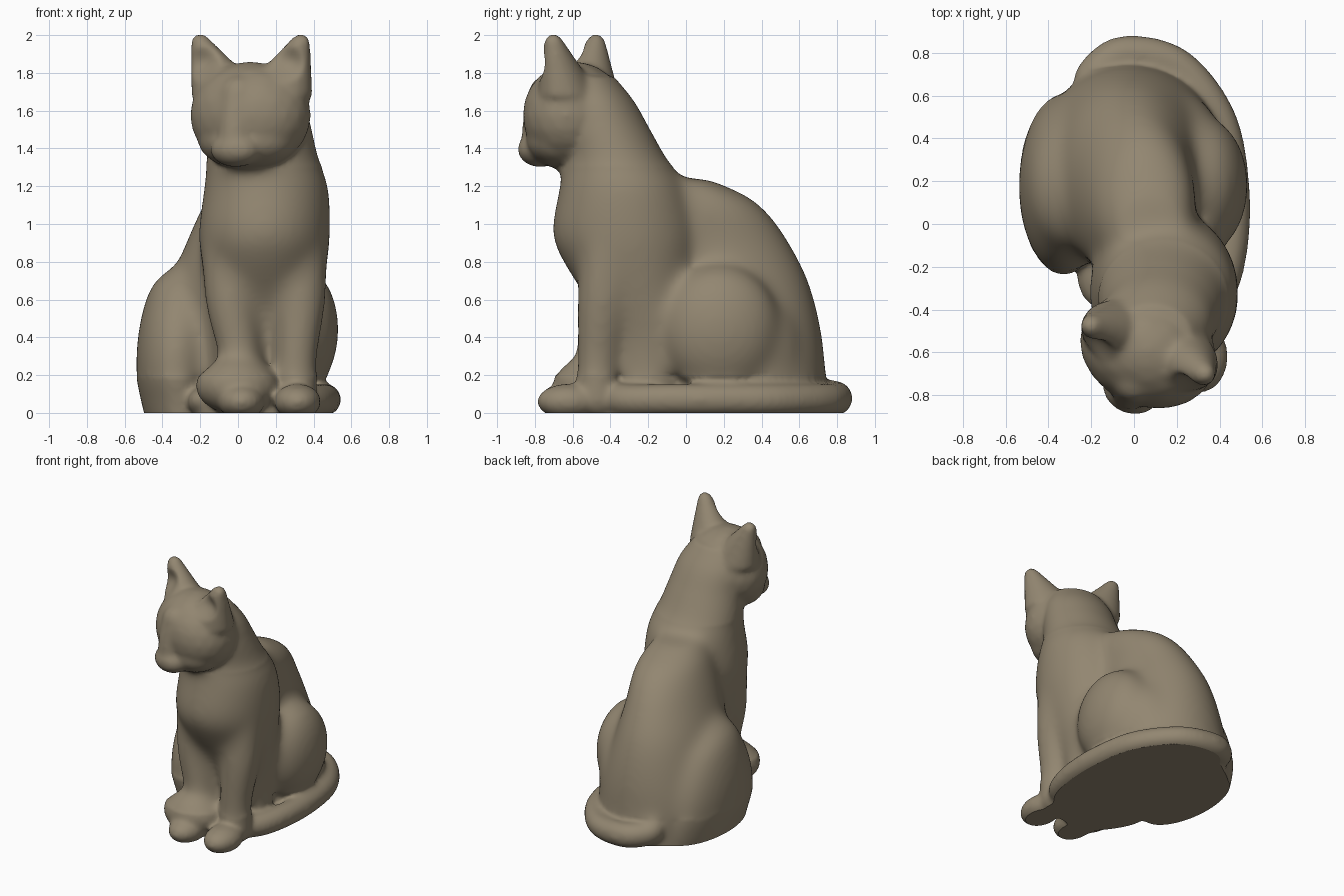
import bpy, bmesh, math
from mathutils import Vector, Matrix

if "Cube" in bpy.data.objects:
    bpy.data.objects.remove(bpy.data.objects["Cube"])

clay = bpy.data.materials.new("warm_grey_clay")
clay.use_nodes = True
colour = (0.29, 0.24, 0.165, 1)
clay.diffuse_color = colour
clay.node_tree.nodes["Principled BSDF"].inputs["Base Color"].default_value = colour

bm = bmesh.new()
TURN = math.radians(-23)          # the head looks a little aside
HEAD = Vector((0.07, -0.58, 0))


def blob(centre, radii, yaw=0.0):
    m = Matrix.Translation(centre) @ Matrix.Rotation(yaw, 4, 'Z') @ Matrix.Diagonal((*radii, 1))
    bmesh.ops.create_icosphere(bm, subdivisions=3, radius=1, matrix=m)


def spline(rows, steps):
    """Catmull-Rom through rows of equal length."""
    rows = [Vector(r) for r in rows]
    rows = [rows[0]] + rows + [rows[-1]]
    out = []
    for a, b, c, d in zip(rows, rows[1:], rows[2:], rows[3:]):
        for i in range(steps):
            t = i / steps
            out.append(b + (c - a) * (t / 2) + (a * 2 - b * 5 + c * 4 - d) * (t * t / 2)
                       + (b * 3 - a - c * 3 + d) * (t ** 3 / 2))
    return out + [rows[-1]]


def limb(points, steps=12):
    """Round limb through x, y, z, radius points."""
    for x, y, z, r in spline(points, steps):
        blob((x, y, z), (r, r, r))


def loft(sections, sides=48):
    """Closed body of level ellipses: z, centre x, centre y, half width, half depth."""
    last = None
    for z, cx, cy, rx, ry in spline(sections, 6):
        angles = [math.tau * i / sides for i in range(sides)]
        ring = [bm.verts.new((cx + rx * math.cos(a), cy + ry * math.sin(a), z)) for a in angles]
        if last:
            for i in range(sides):
                j = (i + 1) % sides
                bm.faces.new((last[i], last[j], ring[j], ring[i]))
        else:
            bm.faces.new(ring[::-1])
        last = ring
    bm.faces.new(last)


def on_head(side, forward, z):
    return HEAD + Matrix.Rotation(TURN, 3, 'Z') @ Vector((side, -forward, z))


# chest and neck
loft([(-0.1, 0.13, -0.2, 0.25, 0.22), (0.3, 0.13, -0.2, 0.26, 0.24),
      (0.55, 0.14, -0.23, 0.29, 0.27), (0.78, 0.14, -0.29, 0.33, 0.35),
      (0.95, 0.14, -0.32, 0.35, 0.39), (1.2, 0.15, -0.335, 0.33, 0.335),
      (1.35, 0.13, -0.375, 0.295, 0.27), (1.5, 0.12, -0.43, 0.27, 0.24),
      (1.65, 0.1, -0.48, 0.25, 0.205), (1.78, 0.08, -0.53, 0.19, 0.15)])
# back and rump
loft([(-0.1, -0.02, 0.25, 0.46, 0.48), (0.2, -0.02, 0.27, 0.45, 0.47),
      (0.45, -0.02, 0.25, 0.4, 0.465), (0.7, -0.02, 0.2, 0.335, 0.45),
      (0.9, 0.005, 0.14, 0.28, 0.41), (1.05, 0.04, 0.09, 0.25, 0.355),
      (1.15, 0.06, 0.04, 0.215, 0.285), (1.24, 0.08, -0.03, 0.15, 0.15)])
# near haunch, fading back into the rump
blob((0.325, 0.18, 0.44), (0.212, 0.325, 0.35))
blob((0.23, 0.34, 0.32), (0.19, 0.27, 0.34))
# far haunch, standing straight on the ground, and its hind foot
loft([(-0.1, -0.28, 0.2, 0.19, 0.39), (0.05, -0.31, 0.2, 0.2, 0.41),
      (0.22, -0.33, 0.18, 0.21, 0.42), (0.42, -0.32, 0.17, 0.21, 0.38),
      (0.6, -0.31, 0.16, 0.18, 0.29), (0.7, -0.31, 0.13, 0.13, 0.2),
      (0.78, -0.29, 0.12, 0.05, 0.08)])
blob((-0.17, -0.22, 0.06), (0.1, 0.17, 0.08))
# front legs and paws
limb([(0.32, -0.4, 0.95, 0.16), (0.33, -0.44, 0.6, 0.14), (0.31, -0.465, 0.3, 0.115), (0.31, -0.47, 0.08, 0.11)])
limb([(-0.04, -0.4, 0.95, 0.16), (-0.04, -0.44, 0.6, 0.14), (0.01, -0.465, 0.3, 0.115), (0.02, -0.47, 0.08, 0.11)])
for x in (0.02, 0.315):
    blob((x, -0.62, 0.06), (0.125, 0.17, 0.095))
# tail sweeping round the side, its tip resting on a front paw
limb([(-0.13, 0.6, 0.22, 0.1), (-0.19, 0.68, 0.11, 0.09), (-0.05, 0.79, 0.08, 0.09),
      (0.2, 0.74, 0.07, 0.085), (0.39, 0.5, 0.07, 0.085), (0.455, 0.2, 0.07, 0.085),
      (0.45, -0.1, 0.07, 0.085), (0.38, -0.33, 0.07, 0.085), (0.2, -0.45, 0.1, 0.1),
      (0.05, -0.51, 0.13, 0.14)])
blob((-0.005, -0.525, 0.145), (0.22, 0.18, 0.155))
# ground slab filling between the feet
loft([(-0.1, 0.1, -0.2, 0.33, 0.36), (0.1, 0.1, -0.2, 0.33, 0.36)])
# skull, cheeks, brow and muzzle
blob(on_head(0, 0.01, 1.575), (0.33, 0.265, 0.285), TURN)
blob(on_head(0, 0.05, 1.45), (0.275, 0.21, 0.165), TURN)
limb([(*on_head(0, 0.16, 1.68), 0.11), (*on_head(0, 0.2, 1.54), 0.1), (*on_head(0, 0.21, 1.42), 0.1)])
blob(on_head(0, 0.21, 1.395), (0.14, 0.115, 0.095), TURN)
# broad blunt ears rising out of the skull
for s in (-1, 1):
    for k in range(33):
        t = k / 32
        blob(on_head(s * (0.13 + 0.158 * t), 0.02 * t - 0.01, 1.68 + 0.282 * t),
             (0.21 - 0.158 * t, 0.16 - 0.11 * t, 0.045), TURN)

rough = bpy.data.meshes.new("rough_parts")
bm.to_mesh(rough)
bm.free()
cat = bpy.data.objects.new("seated_cat", rough)
bpy.context.collection.objects.link(cat)

# fuse the parts into one soft sculpted skin
remesh = cat.modifiers.new("fuse", 'REMESH')
remesh.mode = 'VOXEL'
remesh.voxel_size = 0.016
soften = cat.modifiers.new("soften", 'SMOOTH')
soften.factor = 0.5
soften.iterations = 12
skin = bpy.data.meshes.new_from_object(cat.evaluated_get(bpy.context.evaluated_depsgraph_get()))
cat.modifiers.clear()

bm = bmesh.new()
bm.from_mesh(skin)

# melt the creases of the trunk further than those of the head and feet
trunk = [v for v in bm.verts if 0.2 < v.co.z < 1.3]
for _ in range(50):
    bmesh.ops.smooth_vert(bm, verts=trunk, factor=0.5, use_axis_x=True, use_axis_y=True, use_axis_z=True)

# ear hollows
for s in (-1, 1):
    centre = on_head(s * 0.24, 0.09, 1.85)
    push = (on_head(0, -1, 0) - HEAD) * 0.045
    for v in bm.verts:
        d = (v.co - centre).length / 0.11
        if d < 1:
            v.co += push * (1 - d * d) ** 2

# flat underside
bmesh.ops.bisect_plane(bm, geom=bm.verts[:] + bm.edges[:] + bm.faces[:],
                       plane_co=(0, 0, 0), plane_no=(0, 0, 1), clear_inner=True)
rim = [e for e in bm.edges if e.is_boundary]
bmesh.ops.holes_fill(bm, edges=rim, sides=0)
bmesh.ops.recalc_face_normals(bm, faces=bm.faces[:])
for f in bm.faces:
    f.smooth = max(v.co.z for v in f.verts) > 0.0001
bm.to_mesh(skin)
bm.free()

cat.data = skin
bpy.data.meshes.remove(rough)
skin.materials.clear()
skin.materials.append(clay)
